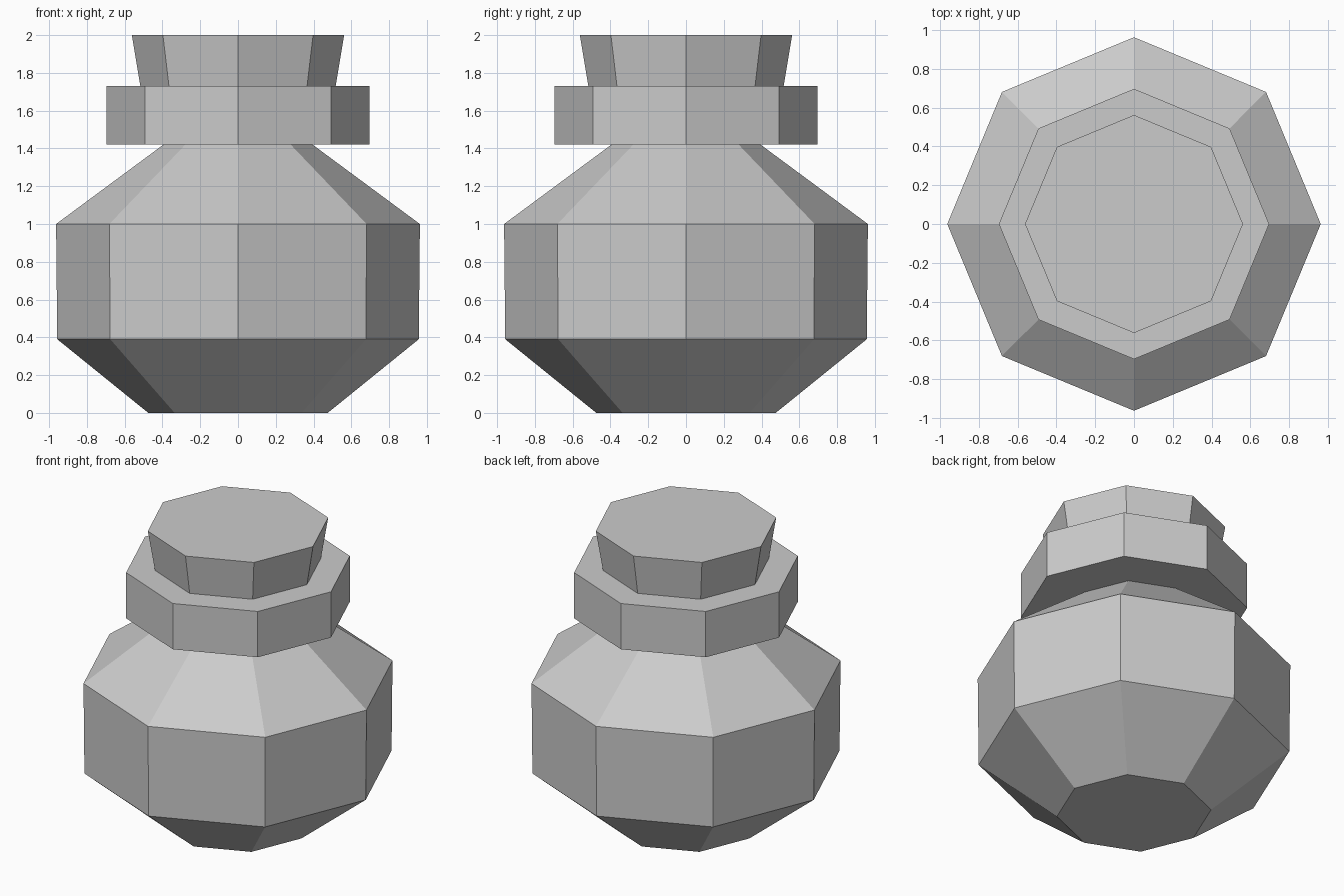
import bpy
import bmesh
from math import cos, sin, tau

SIDES = 8

cube = bpy.data.objects.get("Cube")
if cube:
    bpy.data.objects.remove(cube, do_unlink=True)

grey = bpy.data.materials.new("plain grey")
grey.use_nodes = True
grey.diffuse_color = (0.6, 0.6, 0.6, 1)
grey.node_tree.nodes["Principled BSDF"].inputs["Base Color"].default_value = (0.6, 0.6, 0.6, 1)


def lathe(name, profile):
    """Closed flat-faced solid from (radius, height) pairs, bottom to top."""
    bm = bmesh.new()
    rings = [[bm.verts.new((r * cos(tau * i / SIDES), r * sin(tau * i / SIDES), z))
              for i in range(SIDES)] for r, z in profile]
    for low, high in zip(rings, rings[1:]):
        for i in range(SIDES):
            j = (i + 1) % SIDES
            bm.faces.new((low[i], low[j], high[j], high[i]))
    bm.faces.new(rings[0][::-1])
    bm.faces.new(rings[-1])
    mesh = bpy.data.meshes.new(name)
    bm.to_mesh(mesh)
    bm.free()
    mesh.materials.append(grey)
    obj = bpy.data.objects.new(name, mesh)
    bpy.context.collection.objects.link(obj)
    return obj


# Round belly with sloped foot and shoulder
lathe("jar_body", [(0.475, 0), (0.957, 0.39), (0.963, 1.0), (0.395, 1.42)])
# Wide collar around the neck
lathe("neck_collar", [(0.697, 1.42), (0.697, 1.73)])
# Flared stopper
lathe("stopper", [(0.517, 1.73), (0.562, 2.0)])
